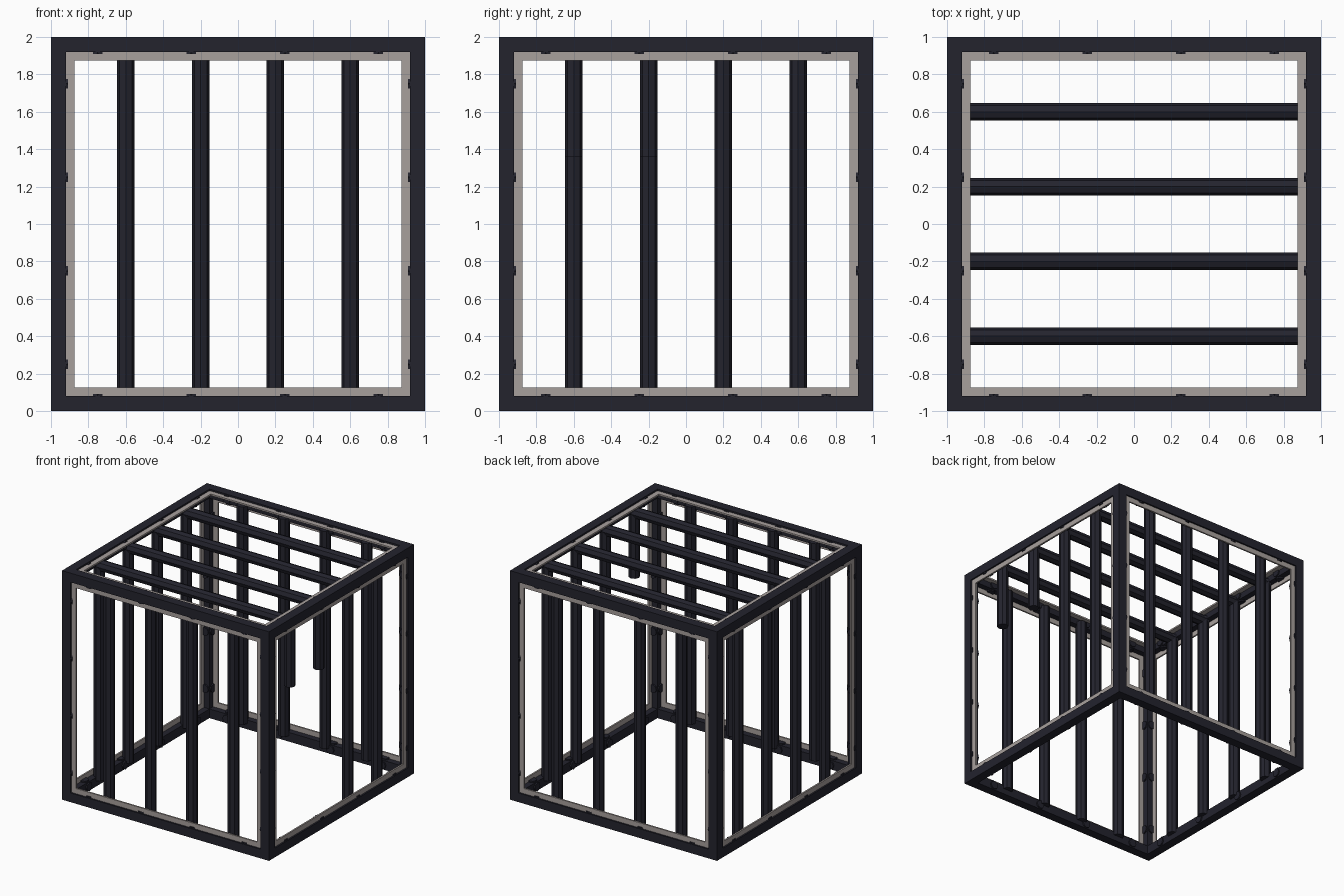
import bpy, bmesh, math
from mathutils import Matrix, Vector

if "Cube" in bpy.data.objects:
    bpy.data.objects.remove(bpy.data.objects["Cube"])

def material(name, rgb):
    m = bpy.data.materials.new(name)
    m.diffuse_color = (*rgb, 1)
    m.use_nodes = True
    m.node_tree.nodes["Principled BSDF"].inputs["Base Color"].default_value = m.diffuse_color
    return m

IRON = material("dark iron", (0.017, 0.017, 0.027))
GREY = material("warm grey", (0.39, 0.35, 0.335))

def finish(bm, name, mat):
    me = bpy.data.meshes.new(name)
    bm.to_mesh(me)
    bm.free()
    me.materials.append(mat)
    ob = bpy.data.objects.new(name, me)
    bpy.context.collection.objects.link(ob)
    return ob

def add_box(bm, lo, hi):
    lo, hi = Vector(lo), Vector(hi)
    mat = Matrix.Translation((lo + hi) / 2) @ Matrix.Diagonal((*(hi - lo), 1))
    bmesh.ops.create_cube(bm, size=1, matrix=mat)

def add_rod(bm, a, b, r):
    a, b = Vector(a), Vector(b)
    d = b - a
    rot = Vector((0, 0, 1)).rotation_difference(d.normalized()).to_matrix().to_4x4()
    bmesh.ops.create_cone(bm, cap_ends=True, segments=8, radius1=r, radius2=r,
                          depth=d.length, matrix=Matrix.Translation((a + b) / 2) @ rot)

W = 0.08      # beam width
C = Vector((0, 0, 1))

# Frame: twelve square beams, with rivets on the two inner faces of each
frame, rivets = bmesh.new(), bmesh.new()
for axis in range(3):
    u, v = (axis + 1) % 3, (axis + 2) % 3
    for su in (-1, 1):
        for sv in (-1, 1):
            mid = Vector((0, 0, 0))
            mid[u], mid[v] = su * (1 - W / 2), sv * (1 - W / 2)
            half = Vector((W / 2,) * 3)
            half[axis] = 1 if axis == 2 else 1 - W
            if axis == 1:
                half[axis] = 1 - W
            if axis == 0:
                half[axis] = 1 - W
            add_box(frame, mid + C - half, mid + C + half)
            for t in (-0.75, -0.25, 0.25, 0.75):
                for k, s in ((u, su), (v, sv)):
                    a = mid.copy()
                    a[axis] = t
                    b = a.copy()
                    b[k] = s * (1 - W - 0.012)
                    add_rod(rivets, a + C, b + C, 0.037)
# corner blocks close the horizontal beam ends
for x in (-1, 1):
    for y in (-1, 1):
        for z in (0, 2 - W):
            add_box(frame, (min(x, x - x * W), min(y, y - y * W), z),
                    (max(x, x - x * W), max(y, y - y * W), z + W))
finish(frame, "frame_beams", IRON)
finish(rivets, "frame_rivets", IRON)

# Grey trim plates lining the four sides and the top opening
O, I = 0.95, 0.875
def trim(name, axis, sign):
    bm = bmesh.new()
    u, v = (axis + 1) % 3, (axis + 2) % 3
    for (u0, u1, v0, v1) in ((-O, O, I, O), (-O, O, -O, -I), (I, O, -I, I), (-O, -I, -I, I)):
        lo, hi = Vector(), Vector()
        lo[u], hi[u], lo[v], hi[v] = u0, u1, v0, v1
        lo[axis], hi[axis] = sorted((sign * 0.972, sign * 0.986))
        add_box(bm, lo + C, hi + C)
    finish(bm, name, GREY)

trim("front_trim", 1, -1)
trim("back_trim", 1, 1)
trim("left_trim", 0, -1)
trim("right_trim", 0, 1)
trim("top_trim", 2, 1)

# Bars: octagonal rods; two on the right side are broken off
R, D = 0.047, 0.92
bars = {n: bmesh.new() for n in ("front_bars", "back_bars", "left_bars", "right_bars", "top_bars")}
for p in (-0.6, -0.2, 0.2, 0.6):
    add_rod(bars["front_bars"], (p, -D, 0.05), (p, -D, 1.95), R)
    add_rod(bars["back_bars"], (p, D, 0.05), (p, D, 1.95), R)
    add_rod(bars["left_bars"], (-D, p, 0.05), (-D, p, 1.95), R)
    add_rod(bars["right_bars"], (D, p, 1.36 if p < 0 else 0.05), (D, p, 1.95), R)
    add_rod(bars["top_bars"], (-0.95, p, 1 + D), (0.95, p, 1 + D), R)
for n, bm in bars.items():
    finish(bm, n, IRON)
